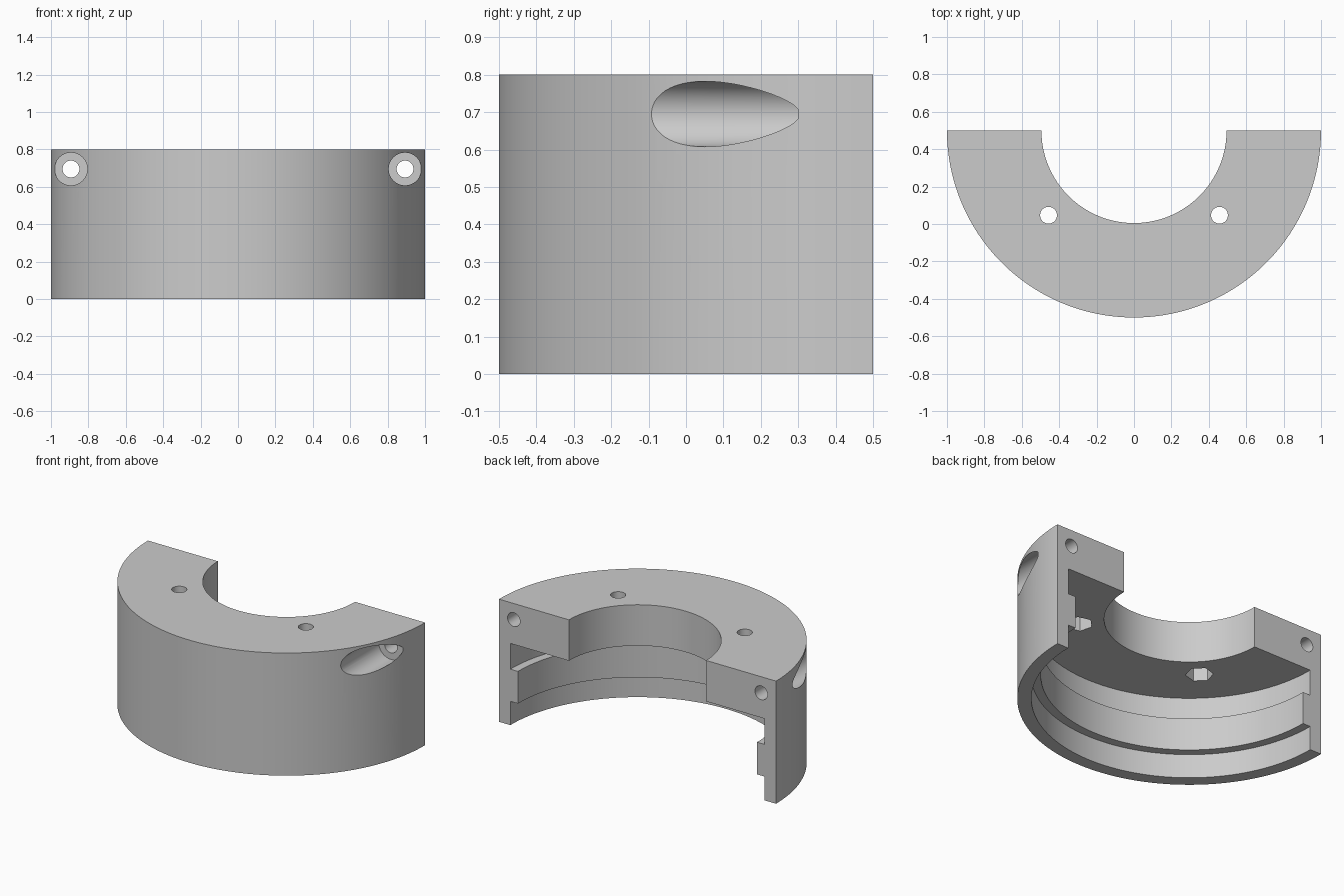
import bpy
import bmesh
from math import pi, radians
from mathutils import Matrix, Vector

cube = bpy.data.objects.get("Cube")
if cube:
    bpy.data.objects.remove(cube, do_unlink=True)

HEIGHT = 0.8
CENTRE = Vector((0, 0.5, 0))

grey = bpy.data.materials.new("plain_grey")
grey.use_nodes = True
colour = (0.6, 0.6, 0.6, 1)
grey.diffuse_color = colour
grey.node_tree.nodes["Principled BSDF"].inputs["Base Color"].default_value = colour


def make_object(name, bm):
    bmesh.ops.recalc_face_normals(bm, faces=bm.faces)
    mesh = bpy.data.meshes.new(name)
    bm.to_mesh(mesh)
    bm.free()
    mesh.materials.append(grey)
    obj = bpy.data.objects.new(name, mesh)
    bpy.context.collection.objects.link(obj)
    return obj


def rod(name, start, end, radius, sides=48, turn=0):
    """Prism or cylinder running between two points."""
    start, end = Vector(start), Vector(end)
    axis = end - start
    matrix = (Matrix.Translation((start + end) / 2)
              @ axis.to_track_quat('Z', 'Y').to_matrix().to_4x4()
              @ Matrix.Rotation(turn, 4, 'Z'))
    bm = bmesh.new()
    bmesh.ops.create_cone(bm, cap_ends=True, segments=sides, radius1=radius,
                          radius2=radius, depth=axis.length, matrix=matrix)
    return make_object(name, bm)


# Half ring: top flange, thin outer wall and a raised inner rib
profile = [(1, 0), (1, HEIGHT), (0.495, HEIGHT), (0.495, 0.533),
           (0.918, 0.533), (0.918, 0.365), (0.863, 0.365),
           (0.863, 0.155), (0.918, 0.155), (0.918, 0)]
bm = bmesh.new()
verts = [bm.verts.new((r, CENTRE.y, z)) for r, z in profile]
edges = [bm.edges.new((a, b)) for a, b in zip(verts, verts[1:] + verts[:1])]
bmesh.ops.spin(bm, geom=verts + edges, cent=CENTRE, axis=(0, 0, 1),
               angle=-pi, steps=96)
bmesh.ops.holes_fill(bm, edges=[e for e in bm.edges if e.is_boundary], sides=0)
ring = make_object("half_ring_housing", bm)

# Cutters, mirrored left and right
cutters = []
for side in (-1, 1):
    x, z = side * 0.893, 0.695
    cutters += [
        rod("clamp_hole_cutter", (x, -0.6, z), (x, 0.6, z), 0.045),
        rod("clamp_counterbore_cutter", (x, -0.6, z), (x, 0.3, z), 0.0875),
    ]
    x, y = side * 0.457, 0.047
    cutters += [
        rod("mount_hole_cutter", (x, y, 0.4), (x, y, 0.9), 0.045),
        rod("nut_pocket_cutter", (x, y, 0.45), (x, y, 0.65), 0.082,
            sides=6, turn=-side * radians(45)),
    ]

bpy.context.view_layer.objects.active = ring
for cutter in cutters:
    cutter.hide_render = True
    mod = ring.modifiers.new(cutter.name, 'BOOLEAN')
    mod.operation = 'DIFFERENCE'
    mod.solver = 'EXACT'
    mod.object = cutter
    bpy.ops.object.modifier_apply(modifier=mod.name)
    bpy.data.objects.remove(cutter, do_unlink=True)

# Smooth curved walls, crisp edges
bpy.ops.object.select_all(action='DESELECT')
ring.select_set(True)
bpy.ops.object.shade_smooth_by_angle(angle=radians(30))
